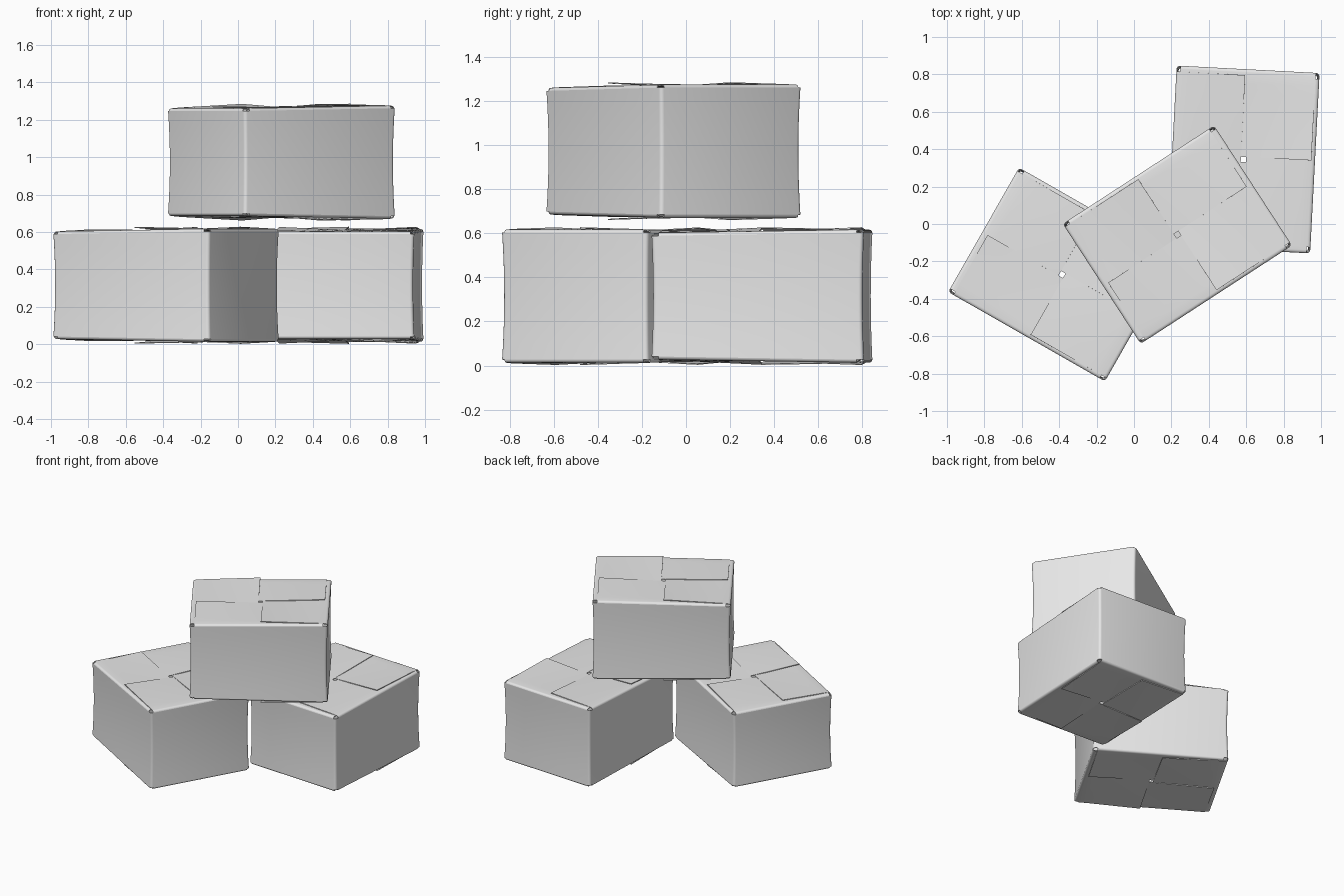
import bpy, bmesh, math
from mathutils import Vector

cube = bpy.data.objects.get("Cube")
if cube:
    bpy.data.objects.remove(cube, do_unlink=True)

HALF_LENGTH, HALF_WIDTH = 0.4825, 0.3825
FOLD = 0.014          # height of the rounded fold above each wall
GAP = 0.014           # half width of the hole where the flaps meet
CARD = 0.005          # card thickness

card = bpy.data.materials.new("plain grey card")
card.use_nodes = True
card.diffuse_color = (0.8, 0.8, 0.8, 1)
card.node_tree.nodes["Principled BSDF"].inputs["Base Color"].default_value = (0.8, 0.8, 0.8, 1)


def half_height(x):
    """The box bulges a little at its +x end."""
    return 0.295 + 0.0075 * x / HALF_LENGTH


def finish(bm, name):
    """Turn a sheet into thick card with smooth folds and crisp rims."""
    mesh = bpy.data.meshes.new(name)
    bm.to_mesh(mesh)
    bm.free()
    mesh.materials.append(card)
    obj = bpy.data.objects.new(name, mesh)
    bpy.context.collection.objects.link(obj)
    bpy.ops.object.select_all(action='DESELECT')
    obj.select_set(True)
    bpy.context.view_layer.objects.active = obj
    thick = obj.modifiers.new("card thickness", 'SOLIDIFY')
    thick.thickness = CARD
    thick.offset = -1
    bpy.ops.object.modifier_apply(modifier=thick.name)
    bpy.ops.object.shade_smooth_by_angle(angle=math.radians(50))
    return obj


def make_walls(name):
    """Rounded rectangular tube, slightly pinched at mid height."""
    bm = bmesh.new()
    radius, rows, arc = 0.018, 8, 4
    rings = []
    for r in range(rows + 1):
        t = 2 * r / rows - 1
        pinch = 0.007 * (1 - t * t)
        ring = []
        for corner in range(4):
            sx = 1 if corner in (0, 3) else -1
            sy = 1 if corner < 2 else -1
            for k in range(arc + 1):
                a = math.pi / 2 * (corner + k / arc)
                x = sx * (HALF_LENGTH - pinch - radius) + radius * math.cos(a)
                y = sy * (HALF_WIDTH - pinch - radius) + radius * math.sin(a)
                ring.append(bm.verts.new((x, y, t * (half_height(x) - FOLD))))
        rings.append(ring)
    for low, high in zip(rings, rings[1:]):
        n = len(low)
        for j in range(n):
            k = (j + 1) % n
            bm.faces.new((low[j], low[k], high[k], high[j]))
    return finish(bm, name)


def make_flap(name, turn, side):
    """One interlocked flap: one half rides over its neighbour, the other tucks under."""
    bm = bmesh.new()
    angle = turn * math.pi / 2
    out = Vector((math.cos(angle), math.sin(angle)))
    along = Vector((out.y, -out.x))
    on_end = turn % 2 == 0
    reach = HALF_LENGTH if on_end else HALF_WIDTH
    half = HALF_WIDTH - 0.02 if on_end else HALF_LENGTH - 0.032
    lift = 0.017 if on_end else 0.011

    # Rounded fold first, then the flat of the flap
    profile = [(0.018 * (1 - math.cos(a)), FOLD * (1 - math.sin(a)), 0)
               for a in (math.pi / 2 * k / 4 for k in range(5))]
    steps, cols = 8, 8
    start, end = 0.018, reach - GAP
    for k in range(1, steps + 1):
        d = k / steps
        profile.append((start + (end - start) * d, 0, 0.12 + 0.88 * d))

    grid = []
    for inset, drop, d in profile:
        row = []
        for c in range(cols + 1):
            s = 2 * c / cols - 1
            p = out * (reach - inset) + along * (s * half)
            z = half_height(p.x) - drop + lift * d * s
            row.append(bm.verts.new((p.x, p.y, side * z)))
        grid.append(row)
    for a, b in zip(grid, grid[1:]):
        for j in range(cols):
            quad = (a[j], b[j], b[j + 1], a[j + 1])
            bm.faces.new(quad if side > 0 else quad[::-1])
    return finish(bm, name)


# Parts of one box, shared by all three
parts = [make_walls("box_walls")]
for level, side in (("top", 1), ("bottom", -1)):
    for turn, where in enumerate(("end", "side", "far_end", "far_side")):
        parts.append(make_flap(f"{level}_{where}_flap", turn, side))

# Two boxes on the ground and one stacked across them
boxes = {
    "lower_right_box": ((-0.385, -0.27, 0.315), -29.7),
    "lower_left_box": ((0.585, 0.345, 0.315), 87),
    "upper_box": ((0.232, -0.057, 0.973), 33),
}
for box, (place, degrees) in boxes.items():
    for part in parts:
        obj = bpy.data.objects.new(f"{box}_{part.name}", part.data)
        bpy.context.collection.objects.link(obj)
        obj.location = place
        obj.rotation_euler.z = math.radians(degrees)
for part in parts:
    bpy.data.objects.remove(part, do_unlink=True)
